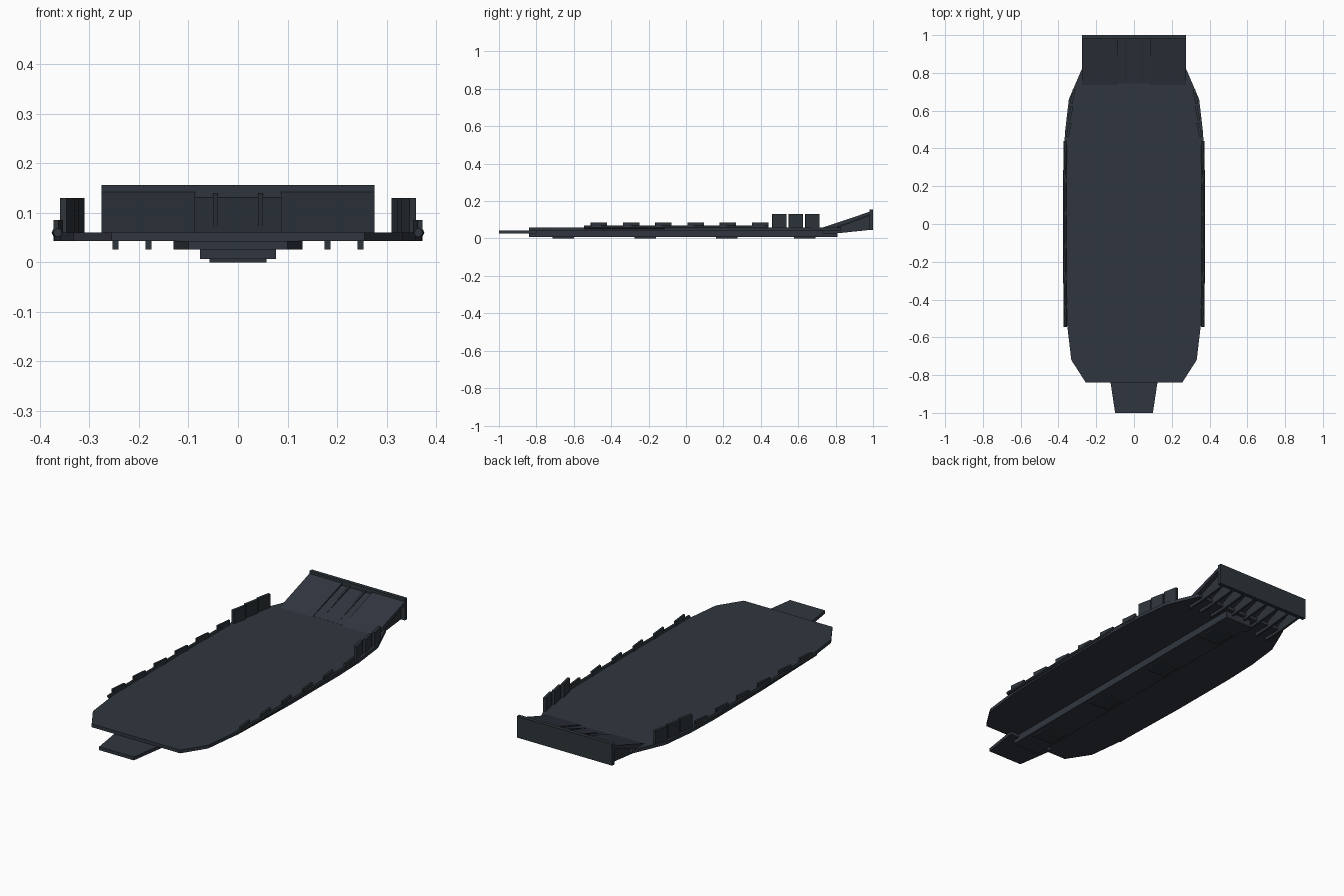
import bpy, bmesh, math
from mathutils import Vector, Matrix

if "Cube" in bpy.data.objects:
    bpy.data.objects.remove(bpy.data.objects["Cube"])


def material(name, color):
    m = bpy.data.materials.new(name)
    m.diffuse_color = (*color, 1)
    m.use_nodes = True
    m.node_tree.nodes["Principled BSDF"].inputs["Base Color"].default_value = m.diffuse_color
    return m


HULL = material("hull_grey", (0.030, 0.037, 0.050))
TRIM = material("trim_grey", (0.027, 0.035, 0.043))


def finish(name, bm, mat):
    bmesh.ops.recalc_face_normals(bm, faces=bm.faces)
    me = bpy.data.meshes.new(name)
    bm.to_mesh(me)
    bm.free()
    ob = bpy.data.objects.new(name, me)
    bpy.context.collection.objects.link(ob)
    me.materials.append(mat)
    return ob


def prism(name, pts, offset, mat=HULL):
    """Extrude a closed 3D polygon along an offset."""
    bm = bmesh.new()
    f = bm.faces.new([bm.verts.new(p) for p in pts])
    r = bmesh.ops.extrude_face_region(bm, geom=[f])
    bmesh.ops.translate(bm, vec=Vector(offset),
                        verts=[v for v in r["geom"] if isinstance(v, bmesh.types.BMVert)])
    return finish(name, bm, mat)


def plan(name, half, z0, z1, mat=HULL):
    """Mirrored plan outline given by its right half, front to back."""
    pts = [(x, y, z0) for x, y in half] + [(-x, y, z0) for x, y in reversed(half)]
    return prism(name, pts, (0, 0, z1 - z0), mat)


def side(name, x0, x1, profile, mat=HULL):
    """Side profile in y, z extruded across x."""
    return prism(name, [(x0, y, z) for y, z in profile], (x1 - x0, 0, 0), mat)


def box(name, center, size, rot=0.0, mat=TRIM):
    bm = bmesh.new()
    m = Matrix.Translation(center) @ Matrix.Rotation(rot, 4, 'Z') @ Matrix.Diagonal((*size, 1))
    bmesh.ops.create_cube(bm, size=1, matrix=m)
    return finish(name, bm, mat)


# Deck, front tongue and keel
plan("deck", [(0.255, -0.84), (0.332, -0.72), (0.358, -0.5), (0.37, -0.1), (0.372, 0.3),
              (0.366, 0.48), (0.345, 0.66), (0.272, 0.83)], 0.043, 0.060)
plan("front_tongue", [(0.10, -1.0), (0.13, -0.80)], 0.026, 0.0435)
plan("keel", [(0.077, -0.84), (0.077, 0.81)], 0.007, 0.044)
for y in (-0.655, -0.218, 0.218, 0.635):
    box("keel_pad", (0, y, 0.0045), (0.115, 0.115, 0.009))

# Stern ramp with a recessed centre lane and two rails
for s in (-1, 1):
    side("ramp_side", s * 0.087, s * 0.275,
         [(0.735, 0.060), (0.985, 0.144), (0.985, 0.128), (0.80, 0.058), (0.735, 0.050)])
    side("ramp_rail", s * 0.040, s * 0.050,
         [(0.745, 0.060), (0.985, 0.141), (0.985, 0.122), (0.745, 0.052)], TRIM)
side("ramp_centre", -0.087, 0.087,
     [(0.745, 0.0605), (0.985, 0.133), (0.985, 0.118), (0.80, 0.056), (0.745, 0.050)])
box("stern_lip", (0, 0.99, 0.1005), (0.55, 0.02, 0.111))

# Support ribs beneath the ramp
for s in (-1, 1):
    for x in (0.037, 0.110, 0.181, 0.247):
        side("ramp_rib", s * x - 0.006, s * x + 0.006,
             [(0.73, 0.045), (0.73, 0.026), (0.81, 0.028), (0.985, 0.046),
              (0.985, 0.125), (0.80, 0.056)], TRIM)

# Tubular side rails following the deck edge
RAIL = [(0.364, -0.545), (0.367, -0.1), (0.367, 0.2), (0.363, 0.44)]
for s in (-1, 1):
    bm = bmesh.new()
    rings = []
    for x, y in RAIL:
        rings.append([bm.verts.new((s * x + 0.009 * math.cos(a), y, 0.060 + 0.009 * math.sin(a)))
                      for a in (k * math.tau / 8 for k in range(8))])
    for a, b in zip(rings, rings[1:]):
        for k in range(8):
            bm.faces.new((a[k], a[(k + 1) % 8], b[(k + 1) % 8], b[k]))
    bm.faces.new(rings[0])
    bm.faces.new(rings[-1])
    finish("side_rail", bm, TRIM)

    # Low edge blocks
    for i in range(6):
        box("edge_block", (s * 0.363, -0.466 + 0.1725 * i, 0.070),
            (0.010, 0.088, 0.031), s * math.radians(6))

    # Tall deflector fins near the stern
    for x, y in ((0.345, 0.498), (0.336, 0.586), (0.325, 0.674)):
        box("deflector_fin", (s * x, y, 0.093), (0.014, 0.076, 0.074), s * math.radians(12))
